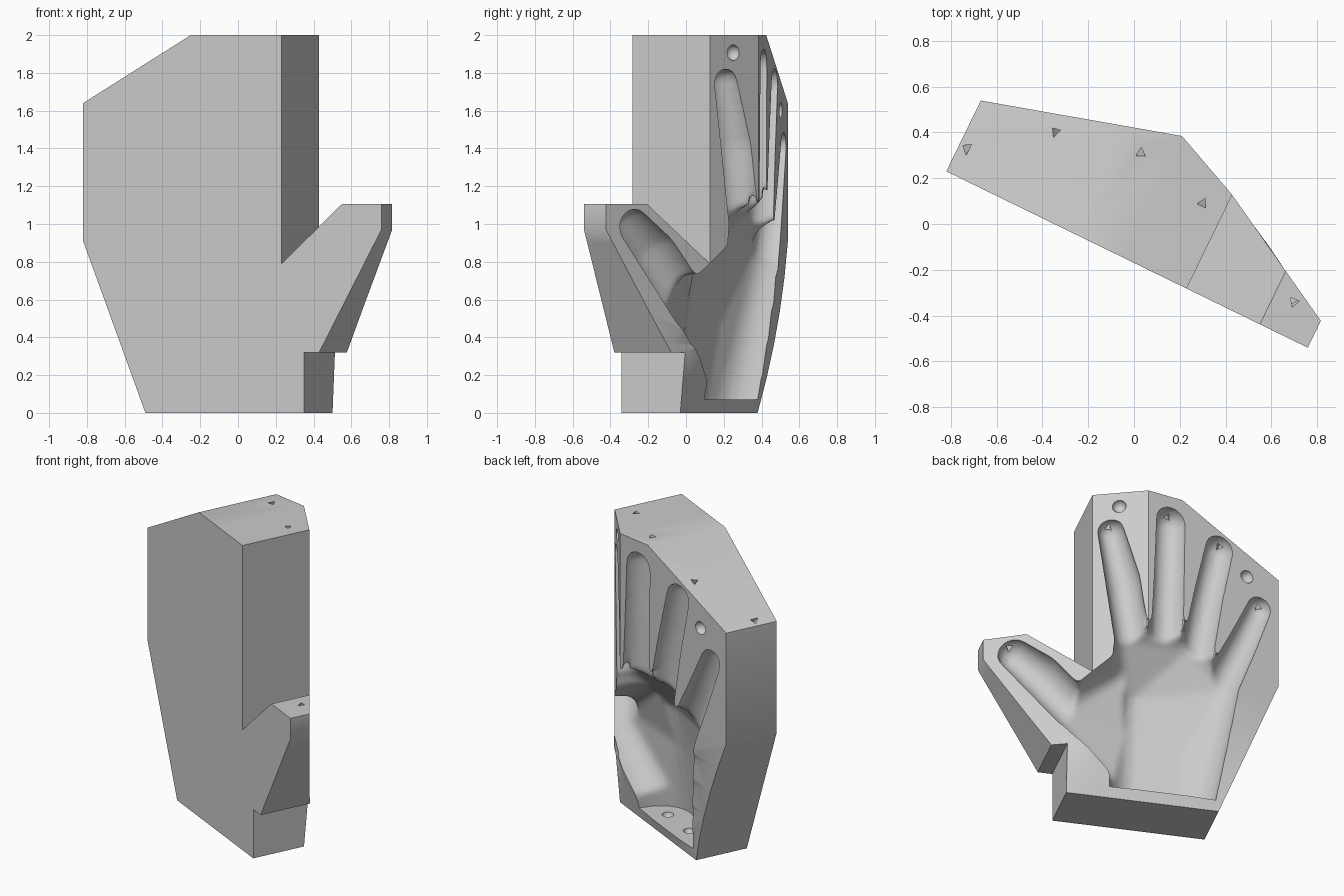
import bpy, bmesh, math
from mathutils import Vector, Matrix

if "Cube" in bpy.data.objects:
    bpy.data.objects.remove(bpy.data.objects["Cube"])

# Local frame: s runs along the flat front, d is depth, z is up
PLACE = Matrix.Translation((-0.82, 0.23, 0)) @ Matrix.Rotation(math.radians(-26), 4, 'Z')
RIDGE = [(0, 0.344), (0.858, 0.59), (1.168, 0.455), (1.757, 0.13)]
BASE_DEPTH = 0.345

plaster = bpy.data.materials.new("light_grey_plaster")
plaster.use_nodes = True
GREY = (0.6, 0.6, 0.6, 1)
plaster.diffuse_color = GREY
plaster.node_tree.nodes["Principled BSDF"].inputs["Base Color"].default_value = GREY


def depth(s, z):
    """Depth of the parting surface: level at the base, ridged higher up."""
    s = min(max(s, 0), RIDGE[-1][0])
    for (a, da), (b, db) in zip(RIDGE, RIDGE[1:]):
        if s <= b:
            upper = da + (db - da) * (s - a) / (b - a)
            break
    # the ridge is reached lower down on the thumb side
    height = 0.9 - 0.5 * min(max((s - 0.858) / 0.45, 0), 1)
    blend = min(max(z / height, 0), 1)
    return BASE_DEPTH + (upper - BASE_DEPTH) * blend


def make_object(name, bm):
    bmesh.ops.recalc_face_normals(bm, faces=bm.faces)
    mesh = bpy.data.meshes.new(name)
    bm.to_mesh(mesh)
    bm.free()
    mesh.materials.append(plaster)
    ob = bpy.data.objects.new(name, mesh)
    bpy.context.collection.objects.link(ob)
    return ob


def apply_modifier(ob, kind, **settings):
    bpy.context.view_layer.objects.active = ob
    mod = ob.modifiers.new(kind.title(), kind)
    for key, value in settings.items():
        setattr(mod, key, value)
    bpy.ops.object.modifier_apply(modifier=mod.name)


def add_hull(bm, balls):
    """Convex hull of ellipsoids (s, z, radius, thickness) on the parting surface."""
    verts = []
    for s, z, r, t in balls:
        m = Matrix.Translation((s, depth(s, z), z)) @ Matrix.Diagonal((r, t, r, 1))
        verts += bmesh.ops.create_uvsphere(bm, u_segments=24, v_segments=14,
                                           radius=1, matrix=m)["verts"]
    faces = {f for v in verts for f in v.link_faces}
    bmesh.ops.delete(bm, geom=list(faces), context='FACES_ONLY')
    hull = bmesh.ops.convex_hull(bm, input=verts)
    spare = {g for key in ("geom_interior", "geom_unused") for g in hull[key]
             if isinstance(g, bmesh.types.BMVert)}
    bmesh.ops.delete(bm, geom=list(spare), context='VERTS')


def add_dimple(bm, s, d, z, r):
    bmesh.ops.create_icosphere(bm, subdivisions=3, radius=r,
                               matrix=Matrix.Translation((s, d + 0.003, z + 0.002)))


def add_vent(bm, start, opening, r):
    a = Vector(start)
    b = a + (Vector(opening) - a) * 1.35
    m = Matrix.Translation((a + b) / 2) @ (b - a).to_track_quat('Z', 'Y').to_matrix().to_4x4()
    bmesh.ops.create_cone(bm, cap_ends=True, segments=3, radius1=r, radius2=r,
                          depth=(b - a).length, matrix=m)


# Block: mitten outline, extruded, with its back shaped to the parting surface
OUTLINE = [(0, 1.64), (0.634, 2), (1.168, 2), (1.168, 0.79), (1.524, 1.105),
           (1.757, 1.105), (1.757, 0.97), (1.39, 0.32), (1.301, 0.32),
           (1.301, 0), (0.367, 0), (0, 0.91)]
bm = bmesh.new()
rings = [[bm.verts.new((s, d, z)) for s, z in OUTLINE] for d in (0, 1)]
for ring in rings:
    bm.faces.new(ring)
for i in range(len(OUTLINE)):
    bm.faces.new([rings[0][i - 1], rings[0][i], rings[1][i], rings[1][i - 1]])
cuts = [((s, 0, 0), (1, 0, 0)) for s, _ in RIDGE[1:-1]]
cuts += [((0, 0, 0.9 * i / 5), (0, 0, 1)) for i in range(1, 6)]
for point, normal in cuts:
    bmesh.ops.bisect_plane(bm, geom=bm.verts[:] + bm.edges[:] + bm.faces[:],
                           plane_co=point, plane_no=normal)
bm.normal_update()
bmesh.ops.triangulate(bm, faces=[f for f in bm.faces if abs(f.normal.y) > 0.9])
for v in bm.verts:
    if v.co.y > 0.5:
        v.co.y = depth(v.co.x, v.co.z)
block = make_object("hand_mould_block", bm)

# Hand cutter: palm, ball of the thumb and five digits
bm = bmesh.new()
add_hull(bm, [(0.65, 0, 0.25, 0.2), (0.84, 0, 0.2, 0.23), (0.62, 0.4, 0.28, 0.23),
              (0.85, 0.5, 0.2, 0.31), (0.85, 0.74, 0.17, 0.34),
              (0.40, 0.80, 0.14, 0.15), (0.60, 0.96, 0.14, 0.17),
              (0.858, 0.96, 0.14, 0.2), (0.92, 0.94, 0.14, 0.18)])
add_hull(bm, [(0.89, 0.2, 0.14, 0.22), (0.88, 0.5, 0.2, 0.3), (1.11, 0.49, 0.125, 0.23),
              (1.27, 0.55, 0.12, 0.15), (0.95, 0.82, 0.12, 0.28)])
DIGITS = {
    "little": [(0.36, 0.85, 0.11), (0.23, 1.15, 0.093), (0.125, 1.41, 0.078)],
    "ring": [(0.53, 1.0, 0.105), (0.46, 1.4, 0.097), (0.39, 1.735, 0.092)],
    "middle": [(0.735, 1.0, 0.11), (0.72, 1.45, 0.102), (0.71, 1.83, 0.098)],
    "index": [(0.95, 1.0, 0.103), (1.0, 1.4, 0.103), (1.067, 1.745, 0.078)],
    "thumb": [(1.28, 0.57, 0.125), (1.46, 0.83, 0.122), (1.595, 0.985, 0.095)],
}
for joints in DIGITS.values():
    for pair in zip(joints, joints[1:]):
        add_hull(bm, [(s, z, r, r * 1.15) for s, z, r in pair])
hand = make_object("hand_cutter", bm)
apply_modifier(hand, 'REMESH', mode='VOXEL', voxel_size=0.016)
apply_modifier(hand, 'SMOOTH', factor=0.5, iterations=6)

# Flat wrist end of the hand
bm = bmesh.new()
bm.from_mesh(hand.data)
cut = bmesh.ops.bisect_plane(bm, geom=bm.verts[:] + bm.edges[:] + bm.faces[:],
                             plane_co=(0, 0, 0.07), plane_no=(0, 0, 1), clear_inner=True)
bmesh.ops.holes_fill(bm, edges=[g for g in cut["geom_cut"]
                                if isinstance(g, bmesh.types.BMEdge)])
bmesh.ops.recalc_face_normals(bm, faces=bm.faces)
bm.to_mesh(hand.data)
bm.free()

# Registration dimples
bm = bmesh.new()
for s, z in ((1.021, 1.905), (0.207, 1.6)):
    add_dimple(bm, s, depth(s, z), z, 0.042)
for s in (0.62, 0.88):
    add_dimple(bm, s, 0.25, 0.07, 0.035)
dimples = make_object("dimple_cutter", bm)

# Vents from the fingertips to the top
bm = bmesh.new()
OPENINGS = {"little": (0.037, 0.13, 1.66), "ring": (0.348, 0.359, 1.85),
            "middle": (0.729, 0.444, 2), "index": (1.068, 0.365, 2),
            "thumb": (1.616, 0.153, 1.105)}
for name, opening in OPENINGS.items():
    s, z, r = DIGITS[name][-1]
    add_vent(bm, (s, depth(s, z) - r * 0.6, z + r * 0.3), opening, 0.024)
vents = make_object("vent_cutter", bm)

# Carve the block
for cutter in (hand, dimples, vents):
    cutter.hide_render = True
    apply_modifier(block, 'BOOLEAN', operation='DIFFERENCE', solver='EXACT', object=cutter)
    bpy.data.objects.remove(cutter)

block.data.transform(PLACE)
bpy.ops.object.select_all(action='DESELECT')
block.select_set(True)
bpy.context.view_layer.objects.active = block
bpy.ops.object.shade_smooth_by_angle(angle=math.radians(30))
